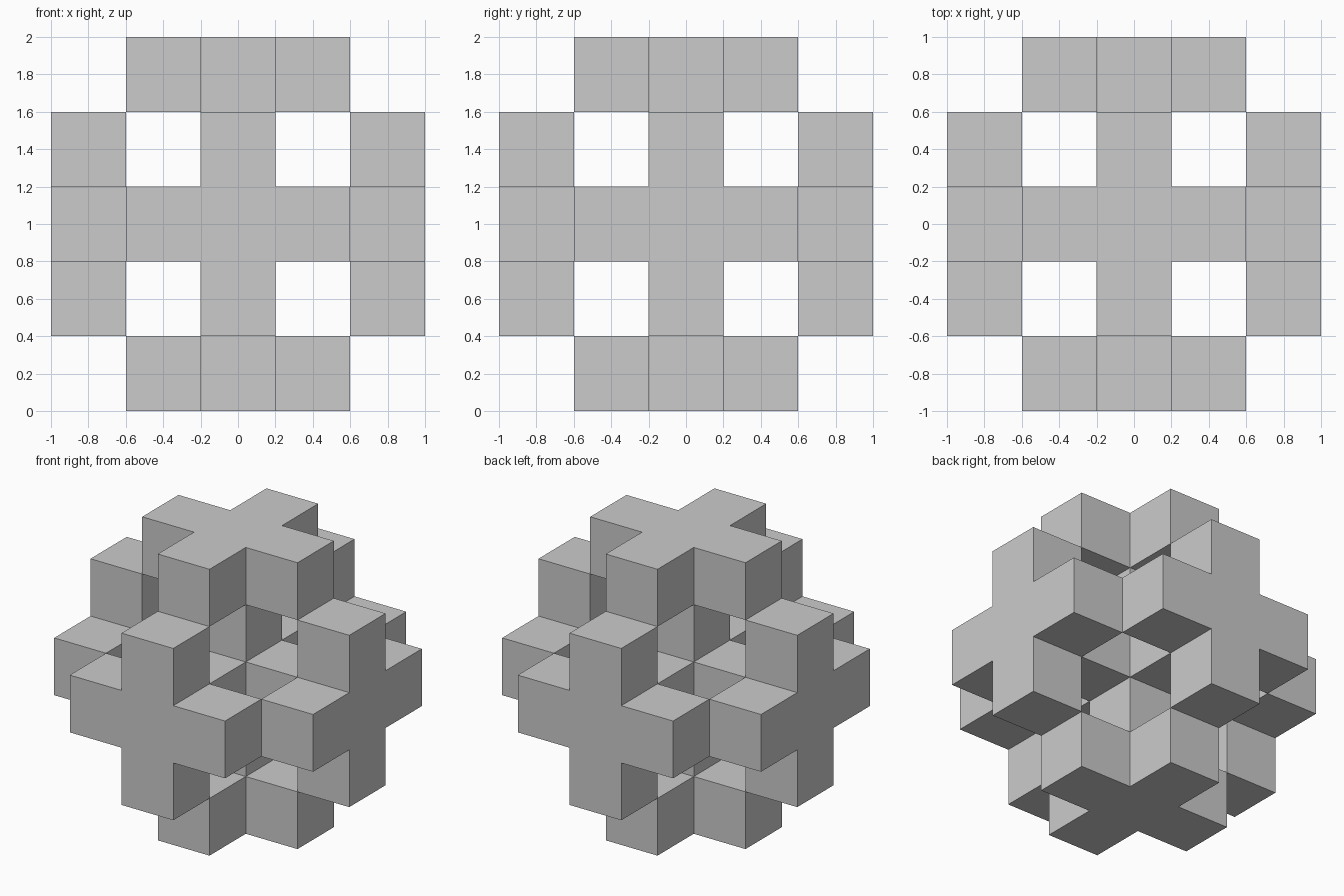
import bpy, bmesh

if "Cube" in bpy.data.objects:
    bpy.data.objects.remove(bpy.data.objects["Cube"])

U = 0.4  # edge of one cubic cell


def grow(bm, faces):
    """Extrude each face separately by one cell and return the new caps."""
    caps = bmesh.ops.extrude_discrete_faces(bm, faces=faces)["faces"]
    bm.normal_update()
    for f in caps:
        bmesh.ops.translate(bm, verts=f.verts[:], vec=f.normal * U)
    bm.normal_update()
    return caps


bm = bmesh.new()

# Central cube
bmesh.ops.create_cube(bm, size=U)
bm.normal_update()

# Six connecting arms, then a hub cube at the end of each arm
arms = grow(bm, bm.faces[:])
hubs = grow(bm, arms)

# Four tips around every hub, turning each outer face into a plus
sides = [f for cap in hubs for e in cap.edges for f in e.link_faces if f is not cap]
grow(bm, sides)

# Join coplanar faces and stand the model on the ground
bmesh.ops.dissolve_limit(bm, angle_limit=0.01, verts=bm.verts[:], edges=bm.edges[:])
bmesh.ops.translate(bm, verts=bm.verts[:], vec=(0, 0, 2.5 * U))
bmesh.ops.recalc_face_normals(bm, faces=bm.faces[:])

mesh = bpy.data.meshes.new("cross_lattice_block")
bm.to_mesh(mesh)
bm.free()
obj = bpy.data.objects.new("cross_lattice_block", mesh)
bpy.context.collection.objects.link(obj)
